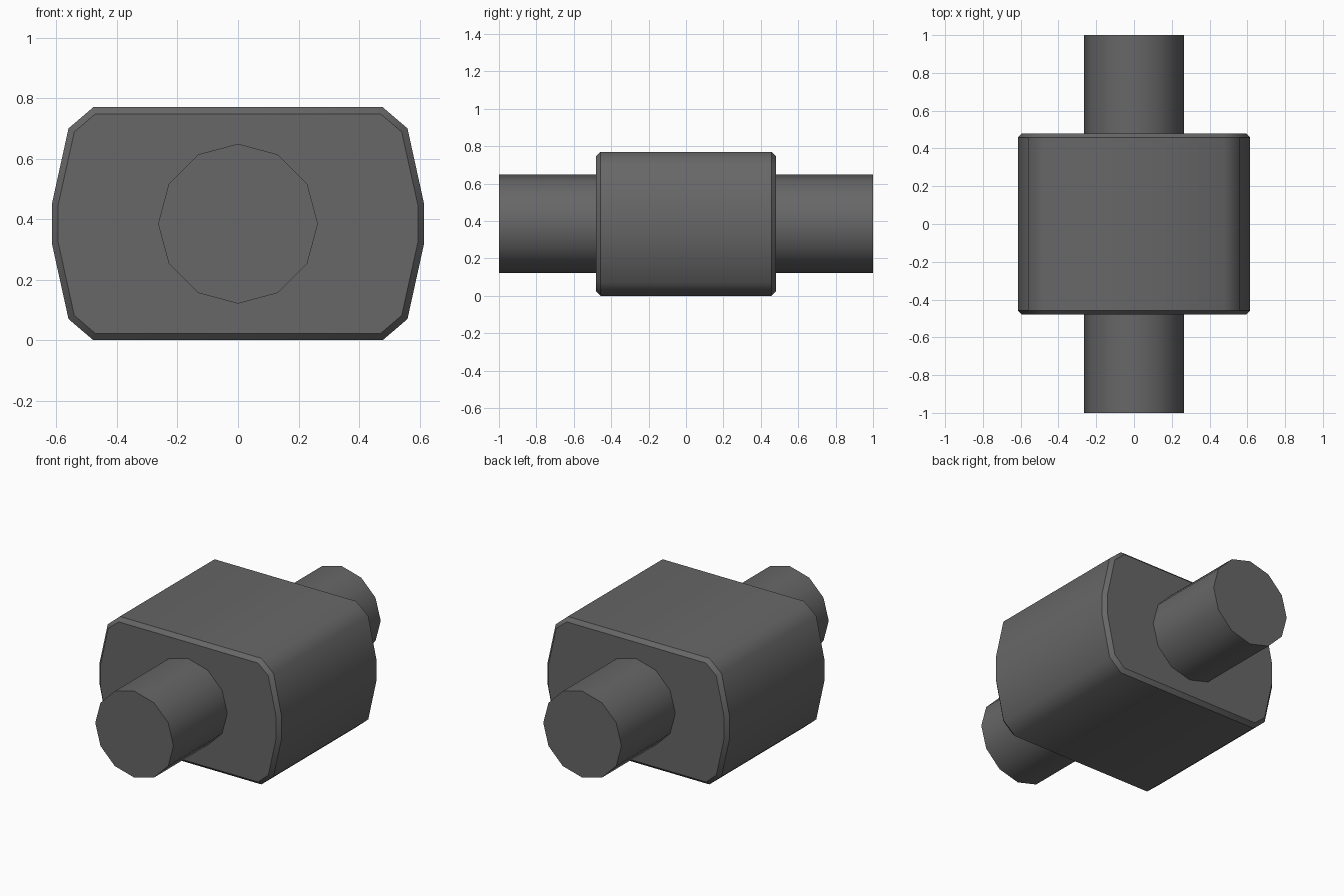
import bpy
import math

if "Cube" in bpy.data.objects:
    bpy.data.objects.remove(bpy.data.objects["Cube"])

steel = bpy.data.materials.new("dark_grey_metal")
steel.diffuse_color = (0.135, 0.135, 0.135, 1)
steel.use_nodes = True
steel.node_tree.nodes["Principled BSDF"].inputs["Base Color"].default_value = steel.diffuse_color

MID_Z = 0.385


def loft(name, rings, smooth_angle):
    """Skin a list of (profile, y) rings along y and cap both ends."""
    n = len(rings[0][0])
    verts = [(x, y, z + MID_Z) for profile, y in rings for x, z in profile]
    faces = [tuple(range(n)), tuple(reversed(range(len(verts) - n, len(verts))))]
    for r in range(len(rings) - 1):
        for i in range(n):
            a, b = r * n + i, r * n + (i + 1) % n
            faces.append((a, a + n, b + n, b))
    mesh = bpy.data.meshes.new(name)
    mesh.from_pydata(verts, [], faces)
    mesh.materials.append(steel)
    obj = bpy.data.objects.new(name, mesh)
    bpy.context.collection.objects.link(obj)
    bpy.ops.object.select_all(action='DESELECT')
    obj.select_set(True)
    bpy.context.view_layer.objects.active = obj
    bpy.ops.object.shade_smooth_by_angle(angle=math.radians(smooth_angle))
    return obj


def four_way(quarter):
    """Mirror a quarter outline (side to top) into a closed counter-clockwise loop."""
    top = quarter + [(-x, z) for x, z in reversed(quarter)]
    return top + [(-x, -z) for x, z in top]


# Barrel-sided housing with chamfered ends
outer = four_way([(0.615, 0.065), (0.56, 0.315), (0.478, 0.385)])
inner = four_way([(0.594, 0.063), (0.541, 0.303), (0.471, 0.363)])
loft("housing", [(inner, -0.48), (outer, -0.457), (outer, 0.457), (inner, 0.48)], 42)

# Twelve-sided shaft running through the housing
circle = [(0.264 * math.cos(math.tau * i / 12), 0.264 * math.sin(math.tau * i / 12))
          for i in range(12)]
loft("shaft", [(circle, -1.0), (circle, 1.0)], 42)
